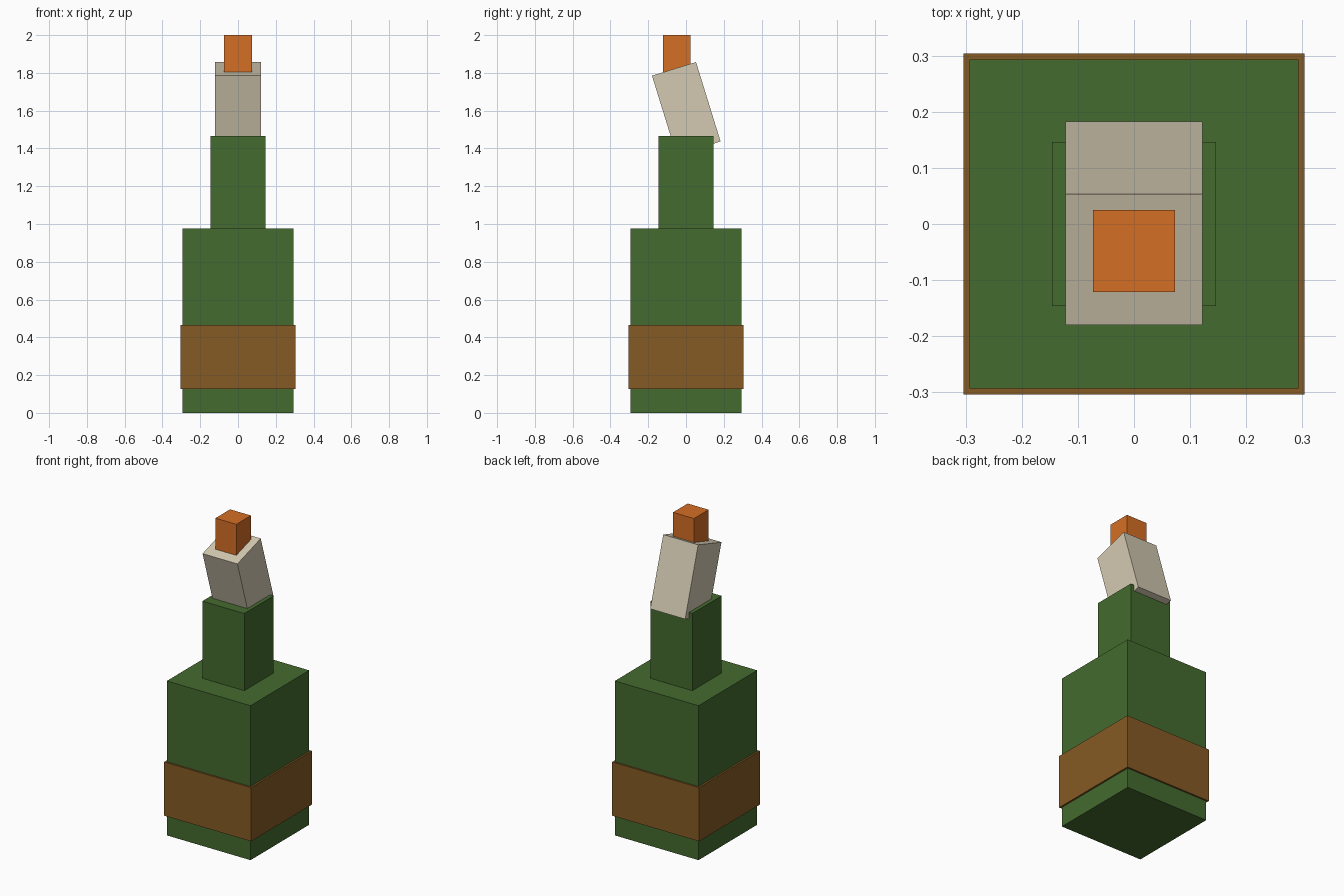
import bpy
import math

if "Cube" in bpy.data.objects:
    bpy.data.objects.remove(bpy.data.objects["Cube"])


def material(name, rgb):
    """Flat colour given as sRGB 0-255, stored as linear."""
    def lin(c):
        c /= 255
        return c / 12.92 if c <= 0.04045 else ((c + 0.055) / 1.055) ** 2.4
    mat = bpy.data.materials.new(name)
    mat.diffuse_color = (*[lin(c) for c in rgb], 1)
    mat.use_nodes = True
    mat.node_tree.nodes["Principled BSDF"].inputs["Base Color"].default_value = mat.diffuse_color
    return mat


def box(name, size, center, mat, tilt=0.0):
    bpy.ops.mesh.primitive_cube_add(size=1, location=center)
    ob = bpy.context.object
    ob.name = name
    ob.scale = size
    bpy.ops.object.transform_apply(location=False, rotation=False, scale=True)
    ob.rotation_euler.x = tilt
    ob.data.materials.append(mat)
    return ob


def upright(name, width, z0, z1, mat, y=0.0):
    """Square upright block between two heights."""
    return box(name, (width, width, z1 - z0), (0, y, (z0 + z1) / 2), mat)


glass = material("green glass", (68, 107, 47))
paper = material("brown label", (134, 91, 36))
cloth = material("pale cloth", (212, 202, 178))
fire = material("orange flame", (213, 110, 37))

# Bottle body, label band and neck
upright("bottle_body", 0.586, 0.0, 0.977, glass)
upright("label_band", 0.608, 0.126, 0.466, paper)
upright("bottle_neck", 0.293, 0.977, 1.465, glass)

# Rag leaning forward out of the neck
box("rag", (0.244, 0.244, 0.44), (0, 0.0015, 1.611), cloth, tilt=0.3)

# Flame rising from the rag
upright("flame", 0.146, 1.756, 2.0, fire, y=-0.048)
